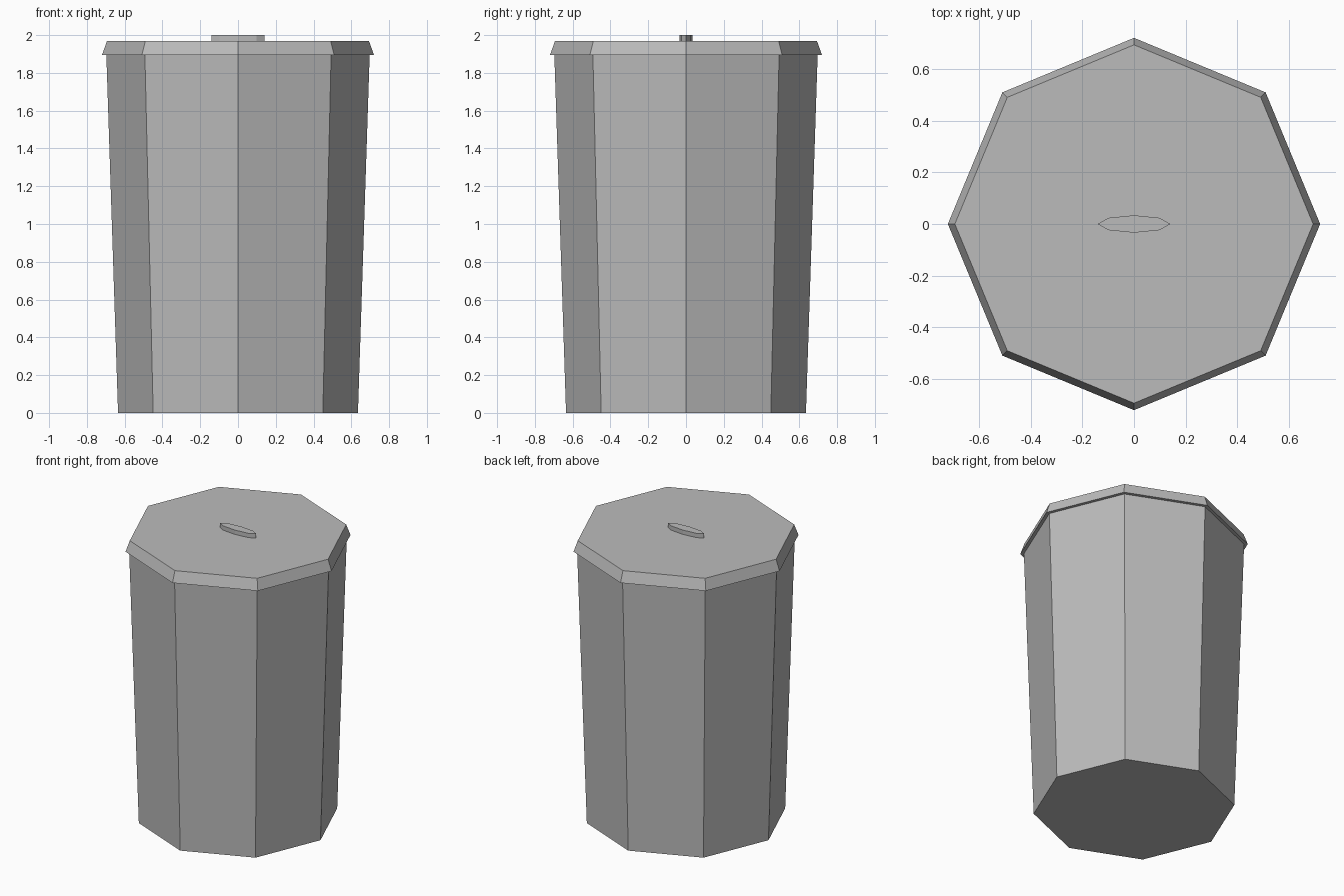
import bpy
import bmesh
from math import cos, sin, pi

SIDES = 8

cube = bpy.data.objects.get("Cube")
if cube:
    bpy.data.objects.remove(cube, do_unlink=True)


def make_material(name, color):
    mat = bpy.data.materials.new(name)
    mat.use_nodes = True
    mat.diffuse_color = color
    mat.node_tree.nodes["Principled BSDF"].inputs["Base Color"].default_value = color
    return mat


def octagonal_prism(name, bottom, top, mat, depth_scale=1.0):
    """Closed tapered prism between two (radius, height) rings, corners on the axes."""
    bm = bmesh.new()
    rings = []
    for radius, z in (bottom, top):
        angles = [2 * pi * i / SIDES for i in range(SIDES)]
        rings.append([bm.verts.new((radius * cos(a), radius * sin(a) * depth_scale, z))
                      for a in angles])
    low, high = rings
    bm.faces.new(low[::-1])
    bm.faces.new(high)
    for i in range(SIDES):
        j = (i + 1) % SIDES
        bm.faces.new((low[i], low[j], high[j], high[i]))
    mesh = bpy.data.meshes.new(name)
    bm.to_mesh(mesh)
    bm.free()
    mesh.materials.append(mat)
    obj = bpy.data.objects.new(name, mesh)
    bpy.context.collection.objects.link(obj)
    return obj


grey = make_material("grey metal", (0.5, 0.5, 0.5, 1))

# Tapered bin body
octagonal_prism("bin_body", (0.635, 0), (0.697, 1.895), grey)
# Overhanging lid with sloped rim
octagonal_prism("lid", (0.72, 1.895), (0.693, 1.97), grey)
# Thin flattened grip on the lid
octagonal_prism("lid_handle", (0.14, 1.97), (0.14, 2.0), grey, depth_scale=0.24)
